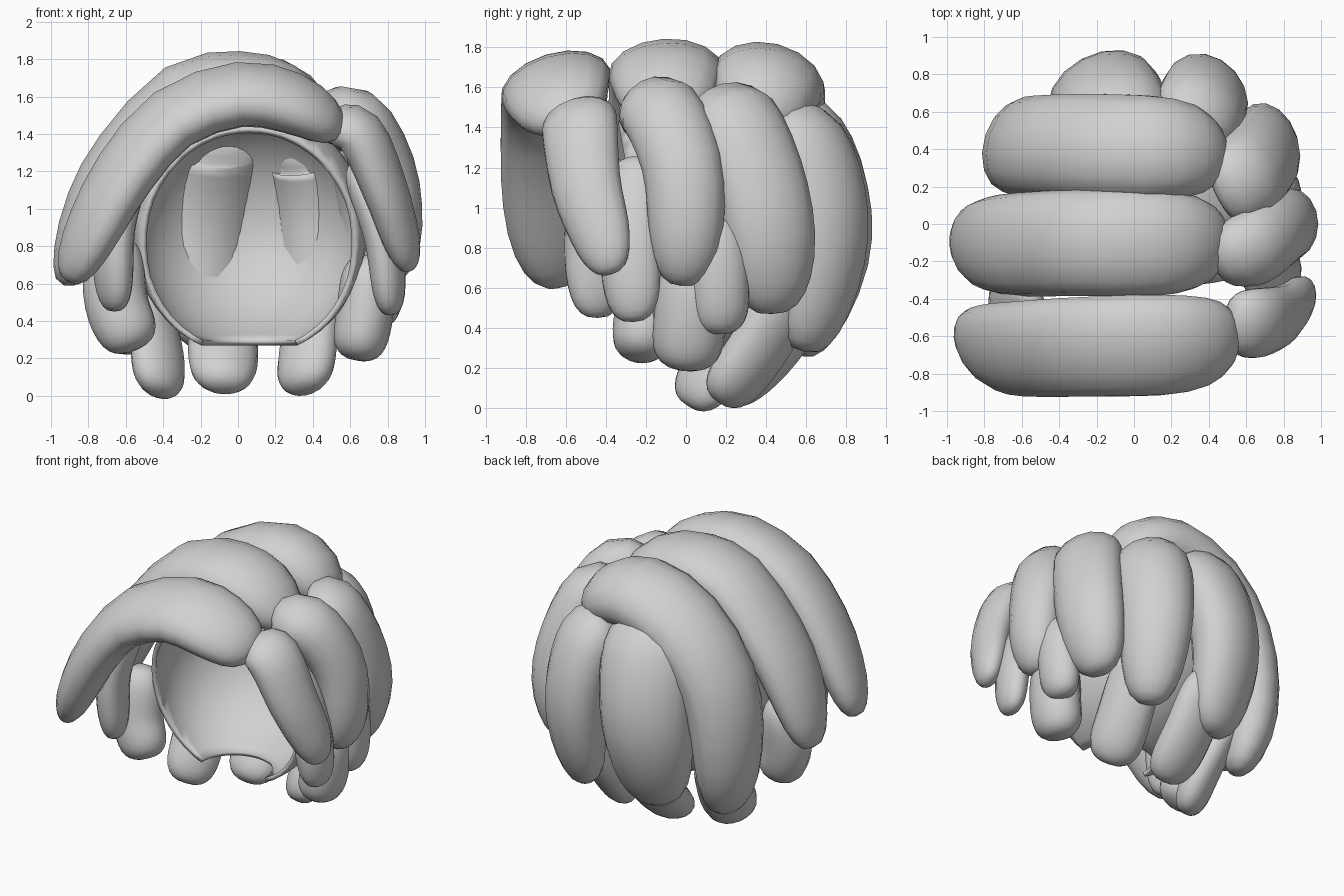
import bpy, bmesh, math
from mathutils import Vector

old = bpy.data.objects.get("Cube")
if old:
    bpy.data.objects.remove(old)

grey = bpy.data.materials.new("light_grey")
grey.use_nodes = True
grey.diffuse_color = (0.64, 0.64, 0.64, 1)
grey.node_tree.nodes["Principled BSDF"].inputs["Base Color"].default_value = (0.64, 0.64, 0.64, 1)

RINGS, SIDES = 18, 16


def finish(name, bm):
    bmesh.ops.recalc_face_normals(bm, faces=bm.faces)
    mesh = bpy.data.meshes.new(name)
    bm.to_mesh(mesh)
    bm.free()
    mesh.materials.append(grey)
    mesh.polygons.foreach_set("use_smooth", [True] * len(mesh.polygons))
    obj = bpy.data.objects.new(name, mesh)
    bpy.context.collection.objects.link(obj)
    return obj


def along(pts, t):
    """Smooth curve through the points, t from 0 to 1."""
    p = [2 * pts[0] - pts[1]] + pts + [2 * pts[-1] - pts[-2]]
    f = min(max(t, 0), 0.99999) * (len(pts) - 1)
    i = int(f)
    u = f - i
    a, b, c, d = p[i:i + 4]
    return 0.5 * (2 * b + (c - a) * u + (2 * a - 5 * b + 4 * c - d) * u ** 2
                  + (3 * b - a - 3 * c + d) * u ** 3)


def lock(name, path, width, thick, start=1.0, tip=0.8, pivot=0.5):
    """Plump flattened lock of hair; width and thick are half sizes."""
    pts = [Vector(p) for p in path]
    bm = bmesh.new()
    rings = []
    for r in range(1, RINGS):
        s = -math.cos(math.pi * r / RINGS)
        t = (s + 1) / 2
        pos = along(pts, t)
        tangent = (along(pts, t + 0.02) - along(pts, t - 0.02)).normalized()
        out = pos - Vector((0, pos.y * pivot, 0.8))
        out = (out - tangent * out.dot(tangent)).normalized()
        side = tangent.cross(out)
        size = (1 - abs(s) ** 3.8) ** (1 / 2.6) * (start + (tip - start) * t)
        ring = []
        for k in range(SIDES):
            a = math.tau * k / SIDES
            ring.append(bm.verts.new(pos + side * math.cos(a) * width * size
                                     + out * math.sin(a) * thick * size))
        rings.append(ring)
    for r0, r1 in zip(rings, rings[1:]):
        for k in range(SIDES):
            n = (k + 1) % SIDES
            bm.faces.new((r0[k], r0[n], r1[n], r1[k]))
    for ring, end in ((rings[0], pts[0]), (rings[-1], pts[-1])):
        pole = bm.verts.new(end)
        for k in range(SIDES):
            bm.faces.new((ring[k], ring[(k + 1) % SIDES], pole))
    finish(name, bm)


# Thin scalp cap, open at the face and neck, its nape drawn forward
bm = bmesh.new()
bmesh.ops.create_uvsphere(bm, u_segments=40, v_segments=24, radius=1)
for v in bm.verts:
    x, y, z = v.co
    v.co = Vector((0.06 + x * 0.63, 0.01 + y * 0.61 - 0.16 * min(z, 0) ** 2, 0.88 + z * 0.67))
for point, normal in (((0, 0, 0.27), (0, 0, -1)), ((0, -0.13, 0.27), (0, -1, -0.18))):
    bmesh.ops.bisect_plane(bm, geom=bm.verts[:] + bm.edges[:] + bm.faces[:],
                           plane_co=point, plane_no=normal, clear_outer=True)
cap = finish("scalp_cap", bm)
shell = cap.modifiers.new("thickness", "SOLIDIFY")
shell.thickness = 0.03

# Swept top locks, running from the parting to the far side
lock("front_fringe", [(.55, -.6, 1.41), (.3, -.64, 1.56), (0, -.65, 1.61), (-.35, -.66, 1.48),
                      (-.6, -.67, 1.2), (-.77, -.66, .9), (-.91, -.62, .61)], .3, .17, 1, .85, .62)
lock("crown_middle", [(.48, -.1, 1.41), (.25, -.1, 1.61), (0, -.1, 1.67), (-.3, -.1, 1.61),
                      (-.6, -.11, 1.3), (-.78, -.11, 1.0), (-.93, -.1, .59)], .3, .18, 1, .9)
lock("crown_back", [(.46, .36, 1.4), (.25, .4, 1.58), (0, .41, 1.61), (-.3, .42, 1.47), (-.52, .42, 1.2),
                    (-.61, .42, .9), (-.62, .41, .55), (-.57, .35, .22)], .31, .22, 1, .82)

# Side and back locks of the upper layer
lock("side_front_lock", [(.48, -.52, 1.44), (.65, -.53, 1.4), (.78, -.5, 1.12),
                         (.86, -.43, .88), (.92, -.37, .67)], .2, .13, 1.1, .7)
lock("side_middle_lock", [(.43, -.22, 1.44), (.63, -.13, 1.48), (.79, -.02, 1.22),
                          (.84, 0, .9), (.81, -.02, .61)], .205, .16, 1.1, .88)
lock("side_rear_lock", [(.44, .16, 1.43), (.58, .23, 1.44), (.68, .35, 1.17),
                        (.71, .42, .85), (.65, .43, .47)], .25, .18, 1, .95)
lock("back_left_lock", [(.27, .46, 1.38), (.34, .58, 1.3), (.38, .67, 1.05),
                        (.39, .68, .75), (.37, .59, .28)], .27, .22, 1, .86)
lock("back_middle_lock", [(-.1, .45, 1.44), (-.12, .58, 1.33), (-.16, .68, 1.07),
                          (-.19, .69, .75), (-.19, .56, .26)], .33, .23, 1, .86)

# Shorter locks of the lower layer
under = {
    "nape_right_lock": ([(-.52, .42, .68), (-.44, .2, .3), (-.42, .01, .01)], .19, .12),
    "nape_middle_lock": ([(-.08, .68, .66), (-.08, .46, .31), (-.08, .2, .04)], .2, .13),
    "nape_left_lock": ([(.42, .59, .68), (.38, .36, .3), (.35, .16, .03)], .19, .13),
    "lower_left_lock": ([(.7, .05, .75), (.68, .02, .45), (.63, 0, .19)], .19, .16),
    "lower_right_lock": ([(-.66, -.15, .85), (-.65, -.2, .5), (-.54, -.24, .25)], .16, .18),
    "temple_right_lock": ([(-.54, -.38, 1.3), (-.66, -.45, .9), (-.66, -.44, .45)], .17, .11),
    "temple_left_lock": ([(.62, -.25, 1.25), (.77, -.28, .85), (.82, -.26, .43)], .16, .1),
    "ear_left_lock": ([(.76, .15, .95), (.78, .17, .65), (.75, .17, .37)], .155, .12),
}
for name, (path, width, thick) in under.items():
    lock(name, path, width, thick, .95, .95)
